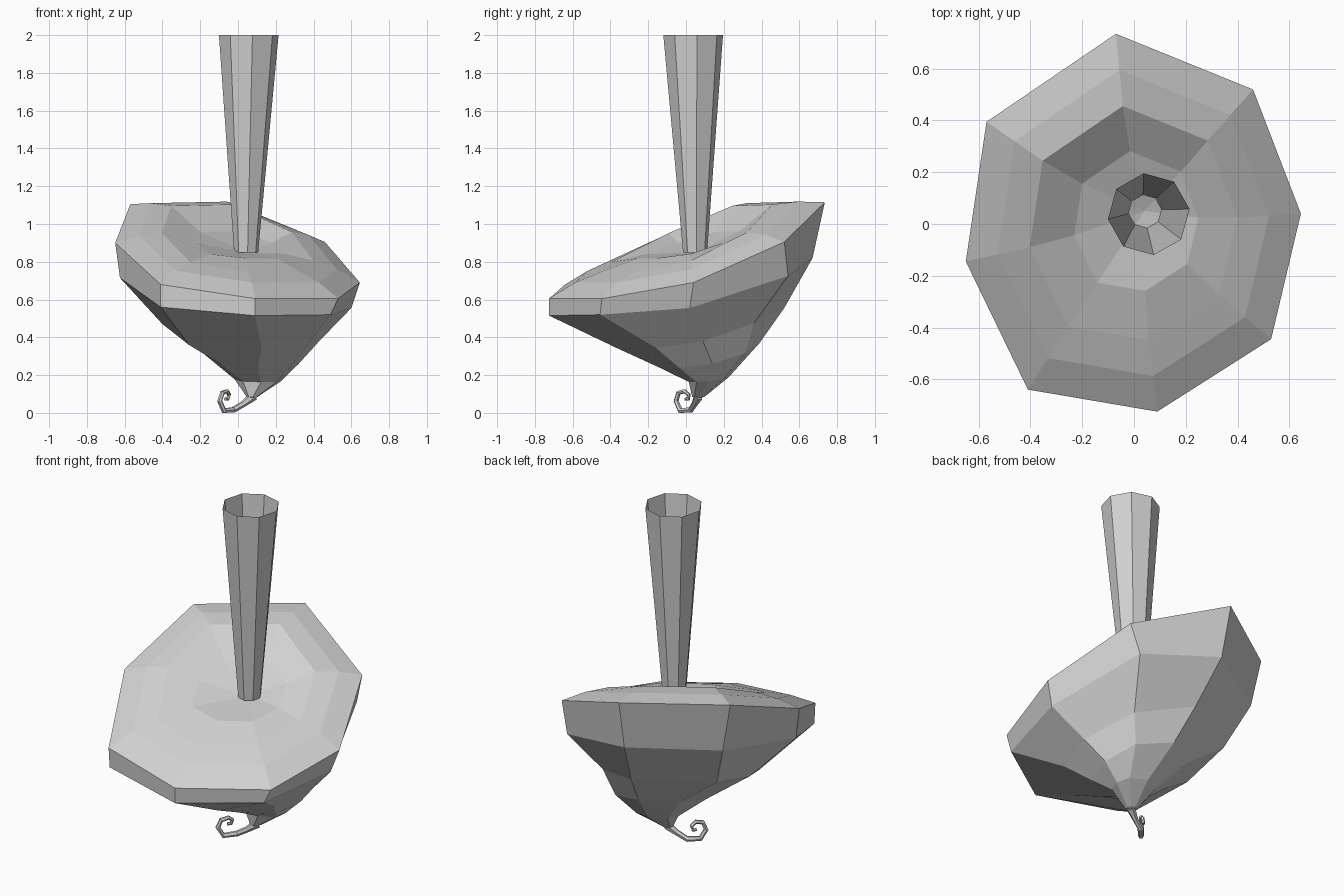
import bpy, bmesh
from math import cos, sin, radians
from mathutils import Vector

if "Cube" in bpy.data.objects:
    bpy.data.objects.remove(bpy.data.objects["Cube"], do_unlink=True)

GREY = (0.64, 0.64, 0.64, 1)
grey = bpy.data.materials.new("light_grey")
grey.use_nodes = True
grey.diffuse_color = GREY
grey.node_tree.nodes["Principled BSDF"].inputs["Base Color"].default_value = GREY


def loft(name, rings, start=None, end=None):
    """Skin a list of rings, optionally closing the ends on a point."""
    bm = bmesh.new()
    loops = [[bm.verts.new(p) for p in ring] for ring in rings]
    n = len(rings[0])
    for a, b in zip(loops, loops[1:]):
        for i in range(n):
            j = (i + 1) % n
            bm.faces.new((a[i], a[j], b[j], b[i]))
    for point, loop in ((start, loops[0]), (end, loops[-1])):
        if point:
            v = bm.verts.new(point)
            for i in range(n):
                bm.faces.new((loop[i], loop[(i + 1) % n], v))
    bmesh.ops.recalc_face_normals(bm, faces=bm.faces[:])
    mesh = bpy.data.meshes.new(name)
    bm.to_mesh(mesh)
    bm.free()
    mesh.materials.append(grey)
    obj = bpy.data.objects.new(name, mesh)
    bpy.context.collection.objects.link(obj)
    return obj


# Uneven eight-sided outlines: the tilted rim, its lower edge and the belly
rim = [(-.07, .735, 1.115), (.46, .52, .905), (.645, .04, .69), (.53, -.445, .605),
       (.09, -.725, .605), (-.41, -.64, .68), (-.65, -.145, .90), (-.57, .395, 1.105)]
lower_rim = [(-.06, .67, .82), (.41, .54, .725), (.60, .02, .555), (.49, -.455, .52),
             (.09, -.725, .515), (-.41, -.63, .56), (-.625, -.15, .715), (-.51, .38, .81)]
belly = [(0, .52, .555), (.30, .36, .475), (.43, .09, .38), (.355, -.16, .345),
         (.125, -.37, .345), (-.26, -.32, .36), (-.40, -.03, .47), (-.40, .28, .55)]
RIM_Z = 0.825


def rim_ring(cx, cy, cz, sx, sy, tilt):
    """The rim outline moved, shrunk and levelled."""
    return [(cx + sx * x, cy + sy * y, cz + tilt * (z - RIM_Z)) for x, y, z in rim]


# Cap: dished top, rim, and underside bending down to a narrow tip
cap_rings = [
    rim_ring(.01, .01, .88, .37, .37, .28),
    rim_ring(0, 0, .90, .62, .62, .70),
    rim_ring(0, 0, .875, .81, .81, .84),
    rim, lower_rim, belly,
    rim_ring(.07, .125, .295, .39, .36, .26),
    rim_ring(.105, .12, .175, .19, .145, .05),
    rim_ring(.075, .065, .085, .045, .045, 0),
]
loft("cap", cap_rings, start=(.04, .05, .85), end=(.07, .06, .075))


# Flaring open tube standing in the dish
def circle(cx, cy, z, r, sides=8, turn=7):
    angles = [radians(turn + 360 * i / sides) for i in range(sides)]
    return [(cx + r * cos(a), cy + r * sin(a), z) for a in angles]


loft("tube", [circle(.043, .048, .85, .064), circle(.057, .038, 2, .159)])

# Curled tendril under the tip, tapering along its path
path = [(.08, .065, .09), (.03, .045, .05), (-.025, .025, .018), (-.075, -.03, .014),
        (-.097, -.052, .065), (-.083, -.04, .108), (-.058, -.008, .117),
        (-.047, .015, .098), (-.055, .012, .075), (-.068, -.003, .075)]
points = [Vector(p) for p in path]
side = Vector((1, -1, 0)).normalized()
sections = []
for i, p in enumerate(points):
    along = (points[min(i + 1, len(points) - 1)] - points[max(i - 1, 0)]).normalized()
    out = along.cross(side).normalized()
    r = 0.026 if i == 0 else 0.018 - 0.001 * i
    sections.append([p + r * (cos(radians(a)) * side + sin(radians(a)) * out)
                     for a in range(0, 360, 60)])
tendril = loft("tendril", sections, start=points[0], end=points[-1])
lowest = min(v.co.z for v in tendril.data.vertices)
for v in tendril.data.vertices:
    v.co.z -= lowest
